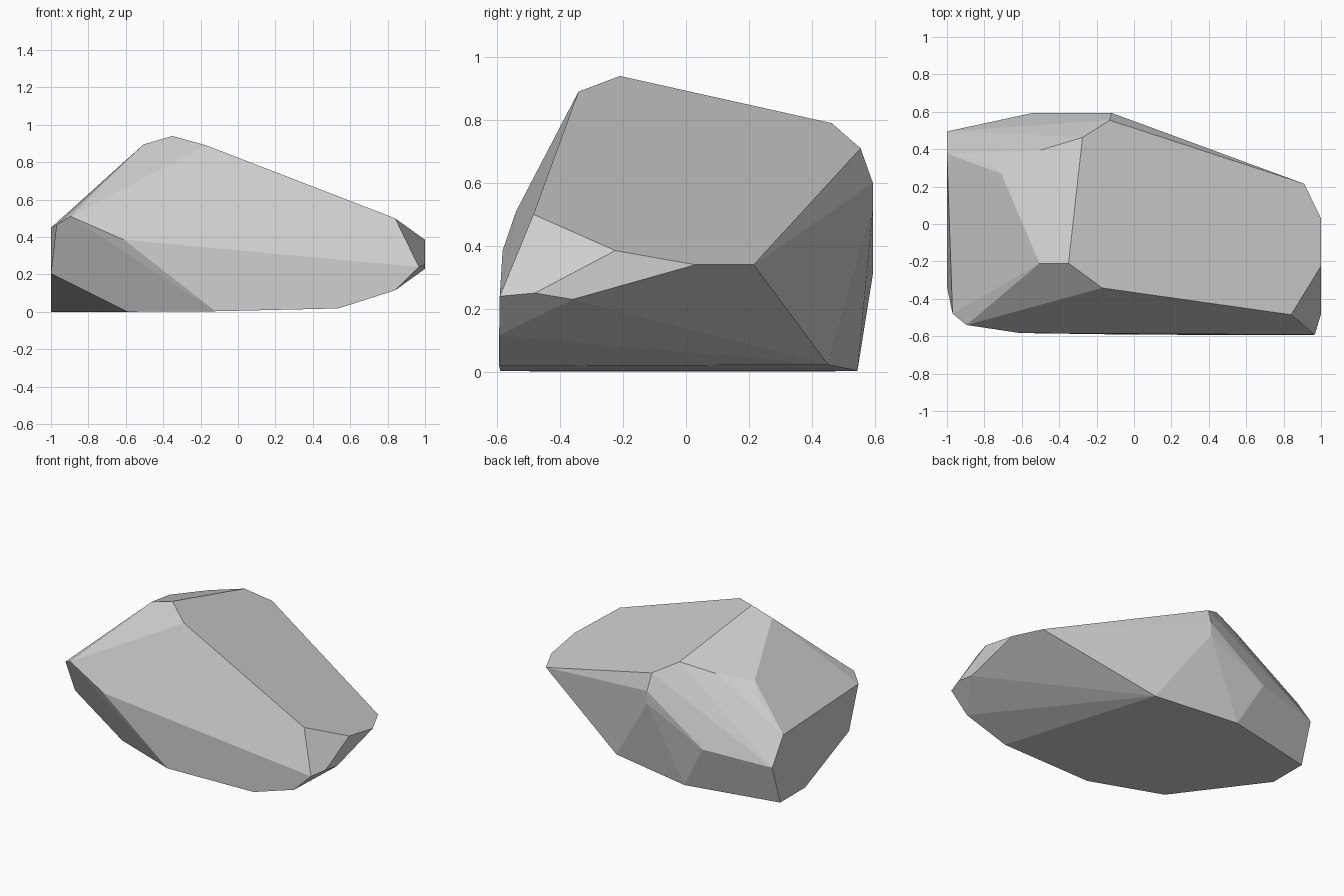
import bpy
import bmesh
import math

cube = bpy.data.objects.get("Cube")
if cube:
    bpy.data.objects.remove(cube, do_unlink=True)

# Single stone colour
stone = bpy.data.materials.new("stone_grey")
stone.use_nodes = True
grey = (0.62, 0.62, 0.62, 1.0)
stone.diffuse_color = grey
bsdf = stone.node_tree.nodes["Principled BSDF"]
bsdf.inputs["Base Color"].default_value = grey
bsdf.inputs["Roughness"].default_value = 0.9

# Corner points of the boulder, grouped by region
base = [(-1, .41, 0), (-1, .14, 0), (-.59, -.41, 0), (-.12, -.59, .003),
        (.535, -.594, .018), (.21, .452, .022), (-.37, .545, .003)]
crown = [(-.505, -.21, .895), (-.35, -.21, .94), (-.17, -.342, .89),
         (-.275, .463, .79), (-.13, .555, .71), (-.5, .395, .745), (-.71, .27, .705)]
left_end = [(1, -.225, .385), (1, .03, .34), (1, -.48, .25), (1, -.36, .23),
            (.91, .215, .34), (.84, -.485, .5), (.967, -.592, .24), (.84, -.594, .115)]
right_end = [(-1, .375, .45), (-1, .495, .27), (-1, -.335, .205), (-.97, -.48, .465),
             (-.895, -.54, .51), (-.78, .33, .625), (-.635, -.413, .69)]
waist = [(-.61, -.583, .385), (-.12, .594, .6), (-.12, .594, .515), (-.54, .594, .31)]

# Wrap the corners in a hull and merge nearly coplanar facets
bm = bmesh.new()
for p in base + crown + left_end + right_end + waist:
    bm.verts.new(p)
hull = bmesh.ops.convex_hull(bm, input=bm.verts[:])
loose = [v for v in bm.verts if not v.link_faces]
bmesh.ops.delete(bm, geom=loose, context='VERTS')
bmesh.ops.dissolve_limit(bm, angle_limit=math.radians(4),
                         verts=bm.verts[:], edges=bm.edges[:])
bmesh.ops.recalc_face_normals(bm, faces=bm.faces[:])

mesh = bpy.data.meshes.new("boulder")
bm.to_mesh(mesh)
bm.free()
mesh.materials.append(stone)
boulder = bpy.data.objects.new("boulder", mesh)
bpy.context.collection.objects.link(boulder)
